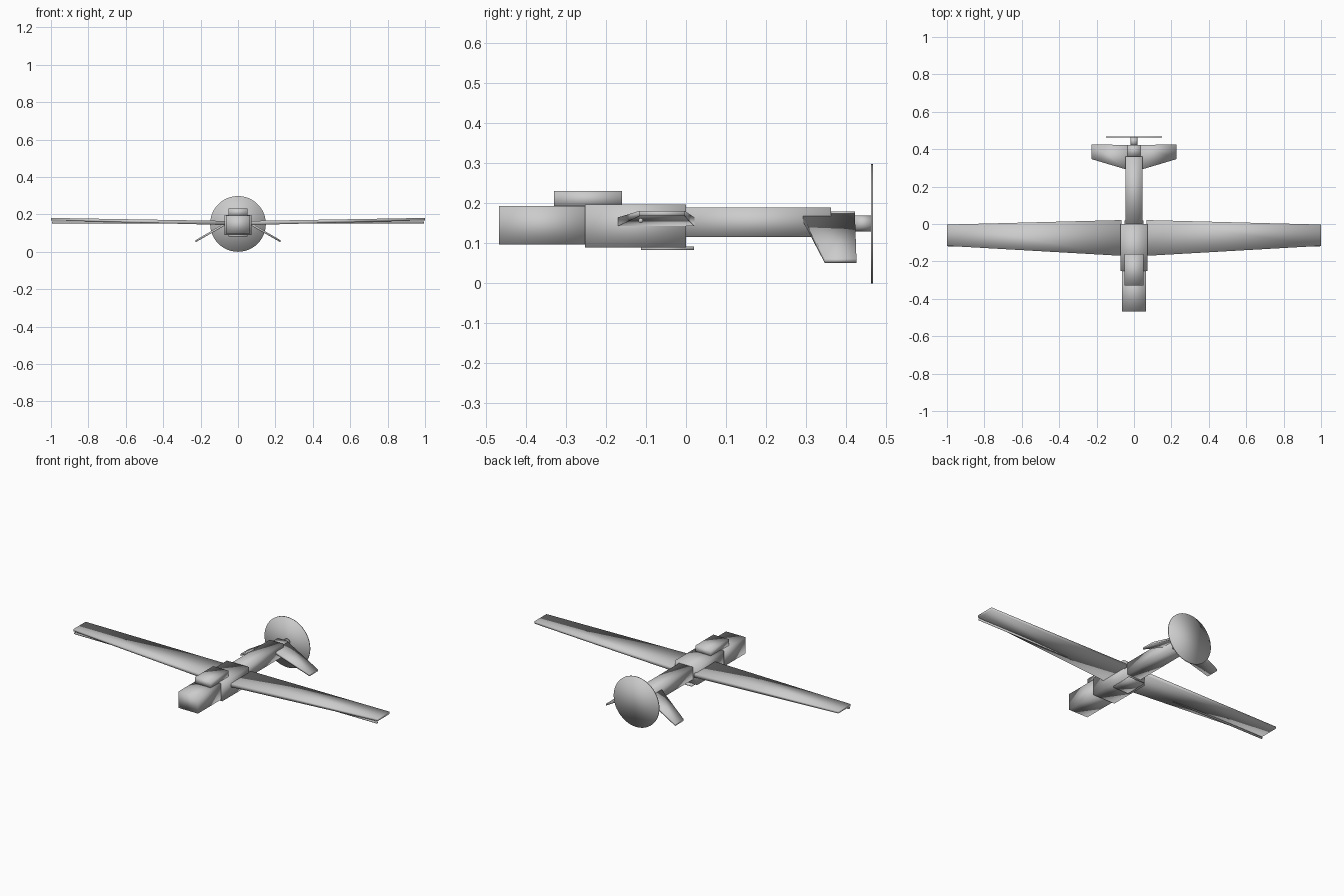
import bpy, math

if "Cube" in bpy.data.objects:
    bpy.data.objects.remove(bpy.data.objects["Cube"])


def finish(name, verts, faces):
    me = bpy.data.meshes.new(name)
    me.from_pydata(verts, [], faces)
    me.polygons.foreach_set("use_smooth", [True] * len(faces))
    ob = bpy.data.objects.new(name, me)
    bpy.context.collection.objects.link(ob)
    return ob


BOX_FACES = [(0, 3, 2, 1), (4, 5, 6, 7), (0, 1, 5, 4),
             (1, 2, 6, 5), (2, 3, 7, 6), (3, 0, 4, 7)]


def box(name, hx, y0, y1, z0, z1):
    base = [(-hx, y0), (hx, y0), (hx, y1), (-hx, y1)]
    return finish(name, [(x, y, z) for z in (z0, z1) for x, y in base], BOX_FACES)


def panel(name, root, tip, side):
    """Tapered slab between two ends, each (x, y0, y1, z0, z1)."""
    verts = []
    for x, y0, y1, z0, z1 in (root, tip):
        verts += [(side * x, y0, z0), (side * x, y1, z0),
                  (side * x, y1, z1), (side * x, y0, z1)]
    faces = BOX_FACES if side > 0 else [f[::-1] for f in BOX_FACES]
    return finish(name, verts, faces)


def cylinder(name, radius, depth, loc, rot, sides):
    bpy.ops.mesh.primitive_cylinder_add(vertices=sides, radius=radius, depth=depth,
                                        location=loc, rotation=rot)
    ob = bpy.context.object
    ob.name = name
    bpy.ops.object.shade_smooth()
    return ob


# Fuselage sections
box("nose", 0.064, -0.468, -0.25, 0.097, 0.194)
box("centre_body", 0.073, -0.252, 0.0, 0.09, 0.197)
box("top_fairing", 0.051, -0.33, -0.16, 0.19, 0.231)
box("belly_plate", 0.052, -0.112, 0.02, 0.083, 0.092)
box("tail_boom", 0.045, -0.01, 0.362, 0.116, 0.19)
box("engine_block", 0.034, 0.36, 0.423, 0.12, 0.18)

# Wings with slight dihedral, and the anhedral tail fins
for side, label in ((1, "right"), (-1, "left")):
    panel(label + "_wing", (0.068, -0.17, 0.021, 0.143, 0.165),
          (1.0, -0.117, -0.003, 0.168, 0.181), side)
    panel(label + "_tail_fin", (0.03, 0.288, 0.422, 0.163, 0.177),
          (0.227, 0.347, 0.426, 0.051, 0.062), side)

# Straight spar through both wings
cylinder("wing_spar", 0.006, 1.99, (0, -0.113, 0.157), (0, math.pi / 2, 0), 12)

# Pusher propeller
cylinder("propeller_hub", 0.02, 0.045, (0, 0.442, 0.15), (math.pi / 2, 0, 0), 24)
cylinder("propeller_disc", 0.149, 0.005, (0, 0.4645, 0.149), (math.pi / 2, 0, 0), 48)
